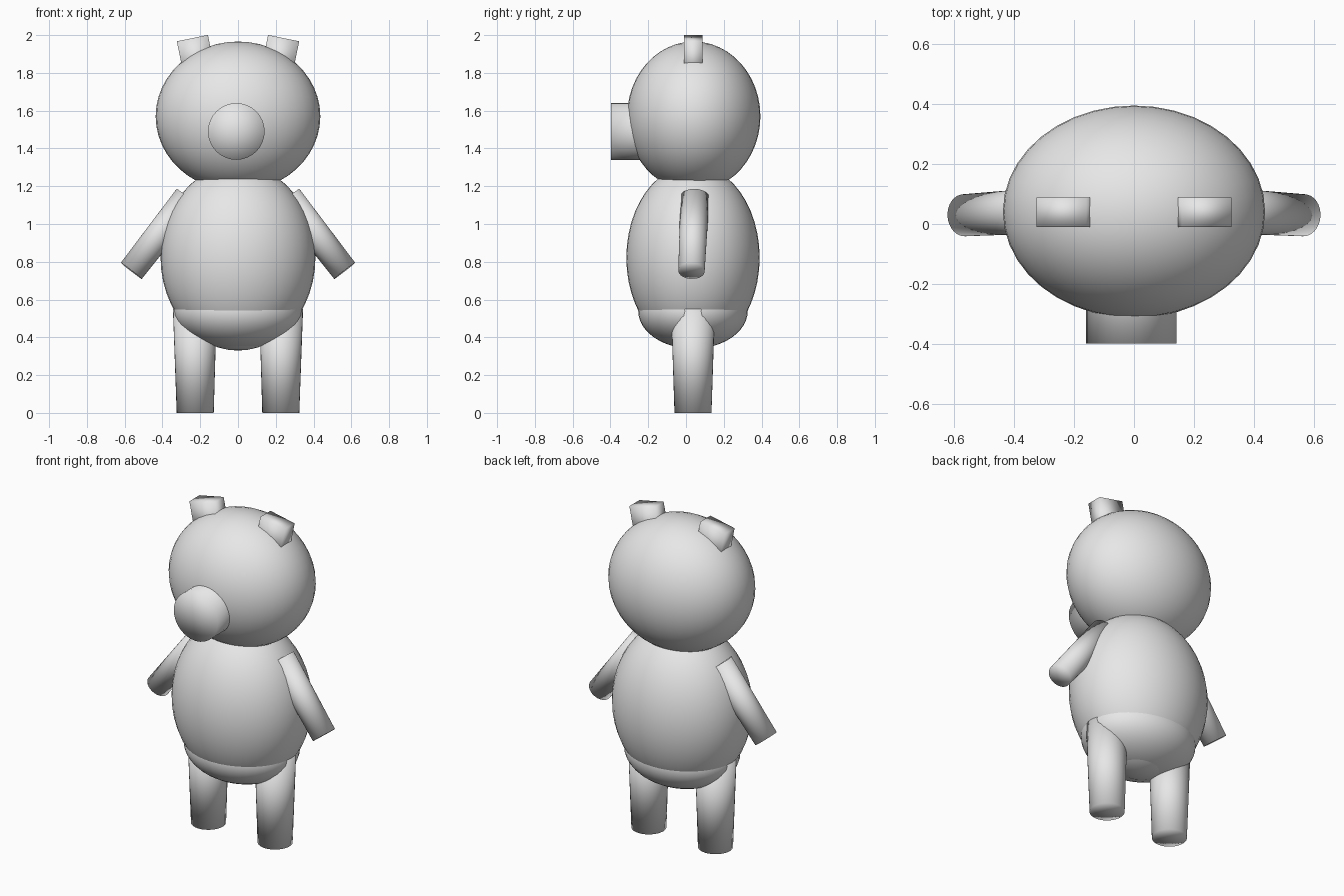
import bpy
from mathutils import Vector, Matrix

if "Cube" in bpy.data.objects:
    bpy.data.objects.remove(bpy.data.objects["Cube"])

YC = 0.037  # depth centre of the figure

grey = bpy.data.materials.new("plain grey")
grey.diffuse_color = (0.8, 0.8, 0.8, 1)
grey.use_nodes = True
grey.node_tree.nodes["Principled BSDF"].inputs["Base Color"].default_value = grey.diffuse_color


def finish(name):
    ob = bpy.context.object
    ob.name = ob.data.name = name
    ob.data.materials.append(grey)
    bpy.ops.object.shade_smooth()
    return ob


def ellipsoid(name, centre, radii):
    bpy.ops.mesh.primitive_uv_sphere_add(segments=40, ring_count=24, radius=1)
    ob = finish(name)
    ob.data.transform(Matrix.Diagonal((*radii, 1)))
    ob.location = centre
    return ob


def limb(name, start, end, r_start, r_end):
    """Tapered round bar with flat ends between two points."""
    a, b = Vector(start), Vector(end)
    axis = b - a
    bpy.ops.mesh.primitive_cone_add(vertices=32, radius1=r_start, radius2=r_end,
                                    depth=axis.length, end_fill_type='TRIFAN')
    ob = finish(name)
    ob.rotation_euler = axis.to_track_quat('Z', 'Y').to_euler()
    ob.location = (a + b) / 2
    return ob


# Head, torso and hips
ellipsoid("head", (0, 0.041, 1.57), (0.436, 0.353, 0.396))
ellipsoid("torso", (0, YC, 0.822), (0.41, 0.353, 0.492))
ellipsoid("hips", (0, YC, 0.54), (0.34, 0.29, 0.2))

# Snout
limb("snout", (-0.009, -0.05, 1.49), (-0.009, -0.397, 1.49), 0.15, 0.15)

for side, s in (("left", -1), ("right", 1)):
    # Legs, slightly wider at the top
    limb(side + "_leg", (s * 0.2265, YC, 0), (s * 0.2285, YC, 0.55), 0.098, 0.116)
    # Arms, angled down and outward
    limb(side + "_arm", (s * 0.264, 0.047, 1.139), (s * 0.565, 0.029, 0.752), 0.077, 0.07)
    # Ears, blocks tilted outward
    bpy.ops.mesh.primitive_cube_add(size=1)
    ear = finish(side + "_ear")
    ear.data.transform(Matrix.Translation((0, 0, -0.5)))
    ear.data.transform(Matrix.Diagonal((0.168, 0.098, 0.2, 1)))
    ear.rotation_euler = (0, s * 0.2, 0)
    ear.location = (s * 0.2415, 0.039, 1.984)
